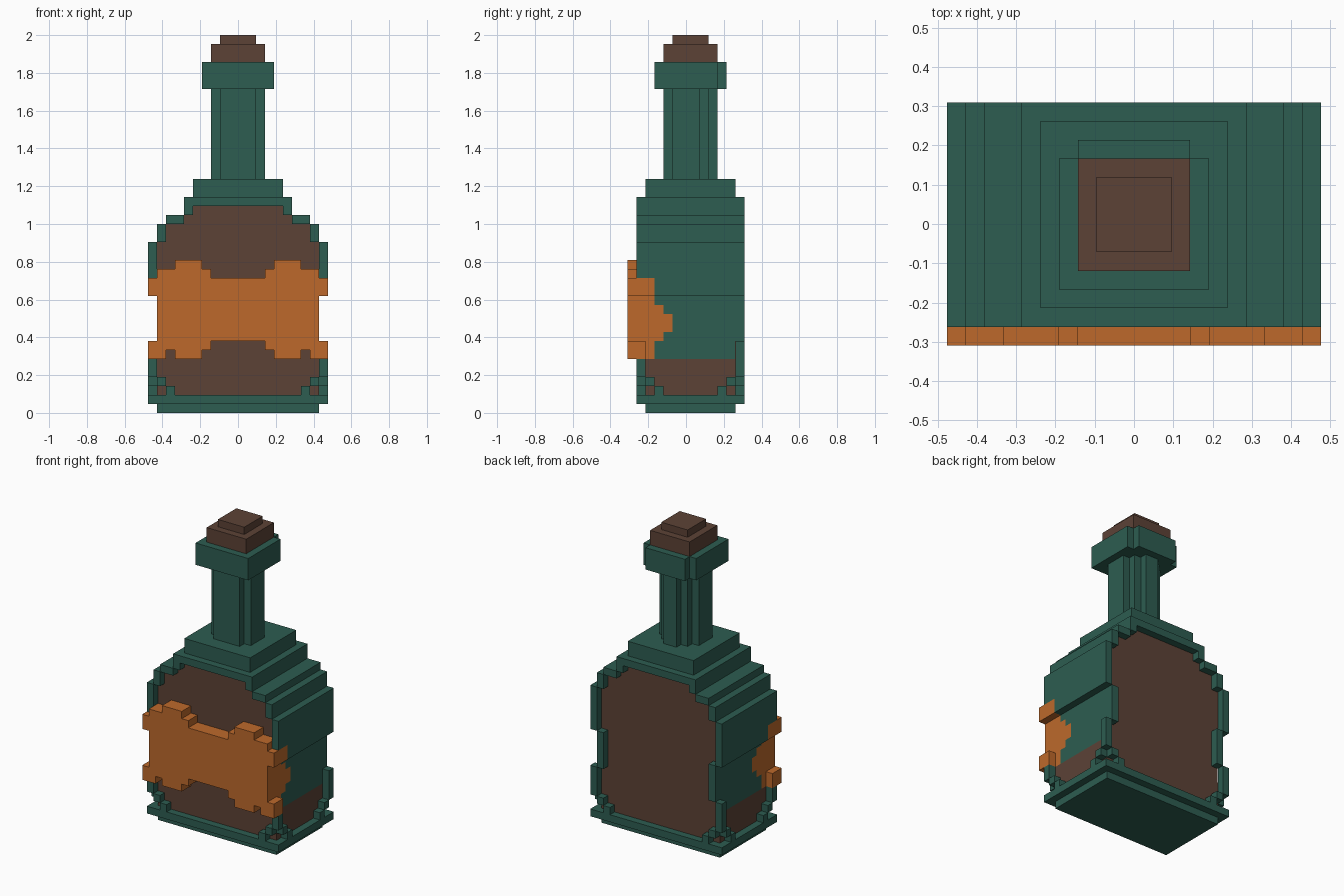
import bpy
import bmesh

if "Cube" in bpy.data.objects:
    bpy.data.objects.remove(bpy.data.objects["Cube"], do_unlink=True)

U = 2 / 42      # one block


def material(name, rgb):
    lin = [((c / 255 + 0.055) / 1.055) ** 2.4 for c in rgb] + [1.0]
    m = bpy.data.materials.new(name)
    m.diffuse_color = lin
    m.use_nodes = True
    m.node_tree.nodes["Principled BSDF"].inputs["Base Color"].default_value = lin
    return m


GREEN = material("bottle green", (45, 93, 81))
BROWN = material("dark brown", (92, 66, 54))
ORANGE = material("label orange", (189, 105, 43))


def blocks(name, mat, boxes):
    """Boxes (x0, x1, y0, y1, z0, z1) in block units; x0 = 0 spans the middle, others are mirrored."""
    bm = bmesh.new()
    for x0, x1, y0, y1, z0, z1 in boxes:
        spans = [(-x1, x1)] if x0 == 0 else [(x0, x1), (-x1, -x0)]
        for a, b in spans:
            verts = bmesh.ops.create_cube(bm, size=1)["verts"]
            for v in verts:
                v.co.x = (b if v.co.x > 0 else a) * U
                v.co.y = ((y1 if v.co.y > 0 else y0) - 6.5) * U
                v.co.z = (z1 if v.co.z > 0 else z0) * U
    mesh = bpy.data.meshes.new(name)
    bm.to_mesh(mesh)
    bm.free()
    mesh.materials.append(mat)
    obj = bpy.data.objects.new(name, mesh)
    bpy.context.collection.objects.link(obj)
    return obj


def front_and_back(boxes):
    return boxes + [(a, b, 14 - d, 14 - c, e, f) for a, b, c, d, e, f in boxes]


# Base and stepped corner feet
blocks("base", GREEN, [(0, 9, 2, 12, 0, 1), (0, 10, 1, 13, 1, 2)])
blocks("corner_feet", GREEN, front_and_back([
    (7, 8, 1, 2, 2, 3), (8, 9, 1, 2, 3, 4),        # steps on front and back
    (9, 10, 3, 4, 2, 3), (9, 10, 2, 3, 3, 4),      # steps on the sides
    (9, 10, 1, 2, 4, 6)]))                         # corner posts

# Brown contents, seen through the recessed panels: (z0, z1, half width)
contents = [(2, 6, 9), (6, 8, 8.95), (8, 13, 8), (13, 19, 9),
            (19, 21, 8), (21, 22, 6), (22, 23, 5)]
blocks("contents", BROWN, [(0, w, 2, 12, a, b) for a, b, w in contents])

# Green side walls: (z0, z1, inner, outer, first y block)
walls = [(8, 9, 8, 9, 4), (9, 11, 8, 9, 5), (11, 12, 8, 9, 4), (12, 13, 8, 9, 3),
         (13, 15, 9, 10, 3), (15, 19, 9, 10, 1), (19, 21, 8, 9, 1),
         (21, 22, 6, 8, 1), (22, 23, 5, 6, 1)]
blocks("side_walls", GREEN, [(i, o, y, 13, a, b) for a, b, i, o, y in walls]
       + [(8, 9, 3, 11.95, 6, 8), (9, 10, 12, 13, 6, 8)])
blocks("shoulder", GREEN, [(0, 6, 1, 13, 23, 24), (0, 5, 2, 12, 24, 26)])

# Neck, collar and stopper
blocks("neck", GREEN, [(0, 2, 4, 5, 26, 36), (0, 3, 5, 8, 26, 36),
                       (0, 2, 8, 9, 26, 36), (0, 1, 9, 10, 26, 36)])
blocks("collar", GREEN, [(0, 4, 3, 10, 36, 39), (0, 3, 10, 11, 36, 39)])
blocks("stopper", BROWN, [(0, 3, 4, 10, 39, 41), (0, 2, 5, 9, 41, 42)])

# Ragged label on the front: (x0, x1, z0, z1)
columns = [(0, 3, 8, 15), (3, 4, 7, 16), (4, 7, 6, 17), (7, 8, 7, 16),
           (8, 9, 6, 16), (9, 10, 6, 8), (9, 10, 13, 15)]
blocks("label_front", ORANGE, [(a, b, 0, 2, c, d) for a, b, c, d in columns])

# Label ends wrapping round the sides: (z0, z1, inner, outer, last y block)
wraps = [(6, 8, 8, 9, 3), (8, 9, 8, 9, 4), (9, 11, 8, 9, 5),
         (11, 12, 8, 9, 4), (12, 13, 8, 9, 3), (13, 15, 9, 10, 3)]
blocks("label_sides", ORANGE, [(i, o, 2, y, a, b) for a, b, i, o, y in wraps])
